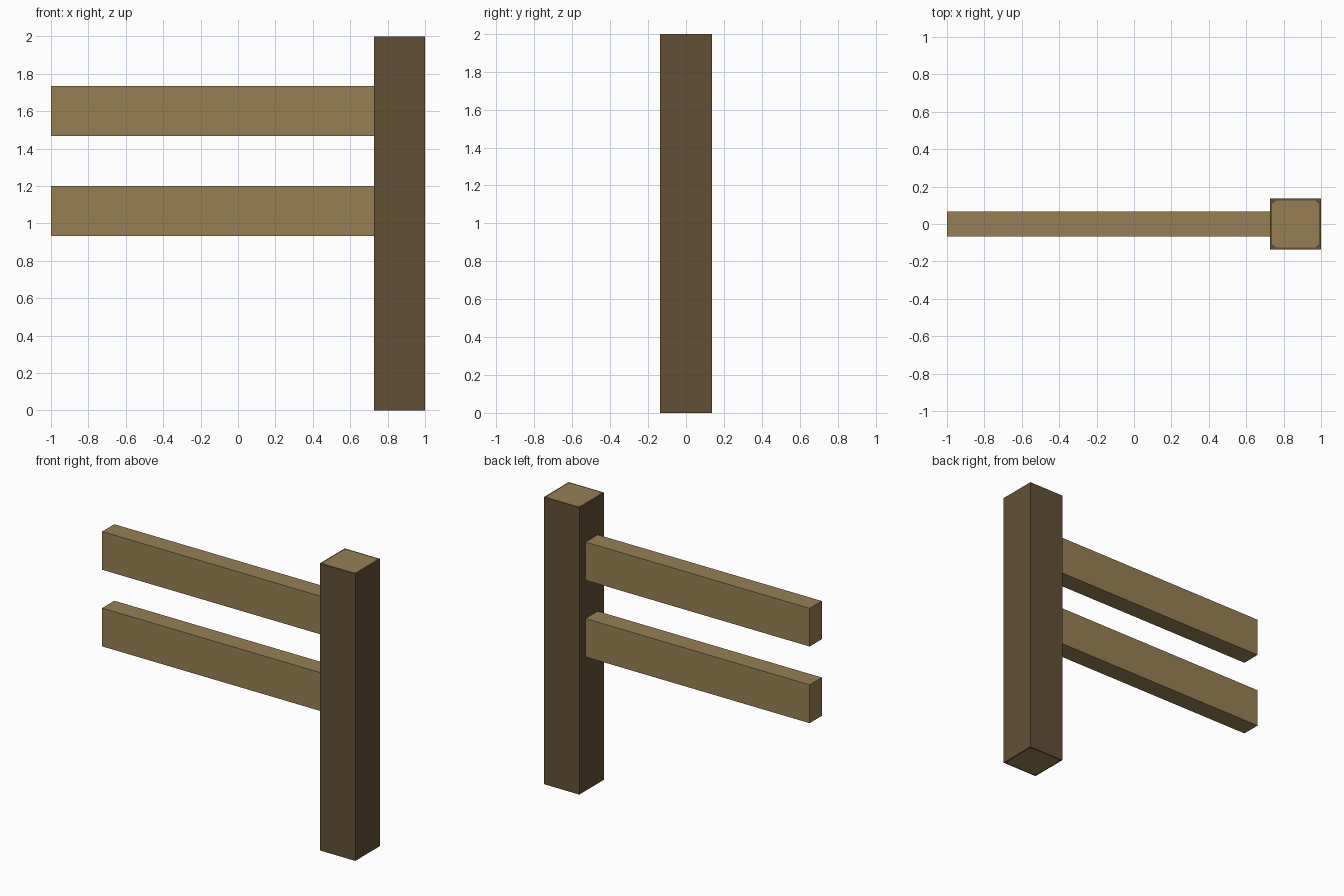
import bpy, bmesh

if "Cube" in bpy.data.objects:
    bpy.data.objects.remove(bpy.data.objects["Cube"])


def material(name, rgb):
    # sRGB 0-255 to linear diffuse colour
    lin = [((c / 255 + 0.055) / 1.055) ** 2.4 for c in rgb]
    m = bpy.data.materials.new(name)
    m.diffuse_color = (*lin, 1)
    m.use_nodes = True
    m.node_tree.nodes["Principled BSDF"].inputs["Base Color"].default_value = m.diffuse_color
    return m


light_wood = material("light_wood", (152, 127, 83))
dark_bark = material("dark_bark", (99, 80, 53))


def add_object(name, bm, mats):
    bmesh.ops.recalc_face_normals(bm, faces=bm.faces[:])
    mesh = bpy.data.meshes.new(name)
    bm.to_mesh(mesh)
    bm.free()
    for m in mats:
        mesh.materials.append(m)
    obj = bpy.data.objects.new(name, mesh)
    bpy.context.collection.objects.link(obj)
    return obj


def rail(name, x0, x1, half_y, z0, z1):
    bm = bmesh.new()
    bmesh.ops.create_cube(bm, size=1)
    for v in bm.verts:
        v.co.x = x1 if v.co.x > 0 else x0
        v.co.y = half_y if v.co.y > 0 else -half_y
        v.co.z = z1 if v.co.z > 0 else z0
    return add_object(name, bm, [light_wood])


def post(name, cx, half, height, border, cut):
    # Bark sides, with a light sawn end inset in a thin bark rim
    bm = bmesh.new()
    corners = [(-1, -1), (1, -1), (1, 1), (-1, 1)]
    inner = half - border
    rings = []
    for z in (0, height):
        outer = [bm.verts.new((cx + sx * half, sy * half, z)) for sx, sy in corners]
        core = []
        for sx, sy in corners:
            pair = [(sx * inner, sy * (inner - cut)), (sx * (inner - cut), sy * inner)]
            if sx * sy > 0:
                pair.reverse()
            # keep the pair in counter-clockwise order
            a, b = pair
            if a[0] * b[1] - a[1] * b[0] < 0:
                a, b = b, a
            core.append([bm.verts.new((cx + p[0], p[1], z)) for p in (a, b)])
        for i in range(4):
            j = (i + 1) % 4
            bm.faces.new((outer[i], core[i][1], core[i][0]))
            bm.faces.new((outer[i], outer[j], core[j][0], core[i][1]))
        bm.faces.new([v for pair in core for v in pair]).material_index = 1
        rings.append(outer)
    low, high = rings
    for i in range(4):
        j = (i + 1) % 4
        bm.faces.new((low[i], low[j], high[j], high[i]))
    return add_object(name, bm, [dark_bark, light_wood])


# Upright post at the right end
post("post", 0.8635, 0.1365, 2.0, 0.012, 0.018)

# Two horizontal rails
rail("lower_rail", -1, 0.727, 0.067, 0.933, 1.2)
rail("upper_rail", -1, 0.727, 0.067, 1.467, 1.733)
